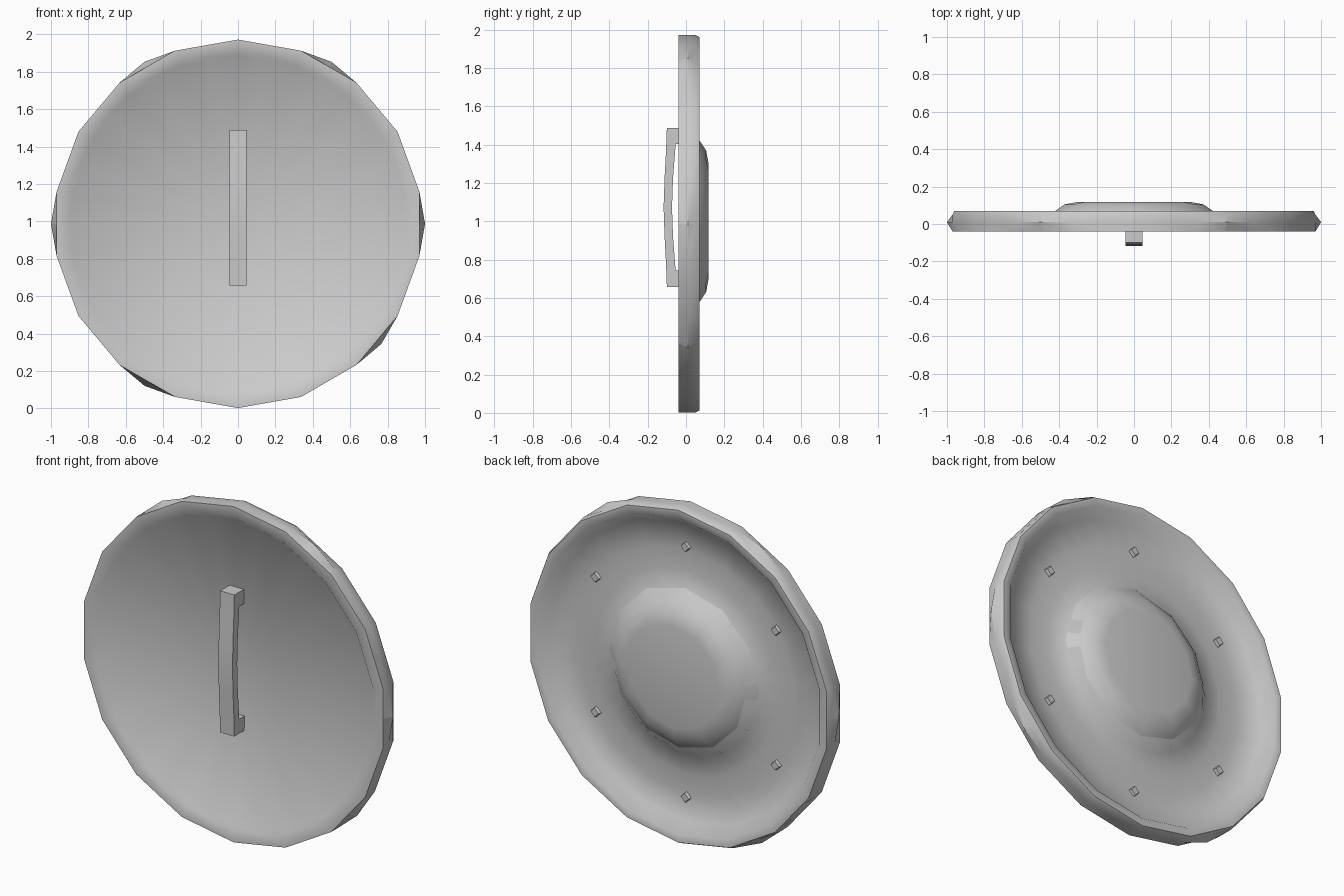
import bpy, bmesh
from math import sin, cos, radians, pi, hypot
from mathutils import Matrix

if "Cube" in bpy.data.objects:
    bpy.data.objects.remove(bpy.data.objects["Cube"])

CZ = 0.987  # height of the shield centre


def finish(name, bm, angle=30):
    bmesh.ops.recalc_face_normals(bm, faces=bm.faces)
    me = bpy.data.meshes.new(name)
    bm.to_mesh(me)
    bm.free()
    ob = bpy.data.objects.new(name, me)
    bpy.context.collection.objects.link(ob)
    bpy.ops.object.select_all(action='DESELECT')
    ob.select_set(True)
    bpy.context.view_layer.objects.active = ob
    bpy.ops.object.shade_smooth_by_angle(angle=radians(angle))
    return ob


def lathe(name, profile, steps, radius_at=lambda i, a, r: r, cz=CZ, angle=30):
    """Turn (radius, y) points around the y axis; radius 0 gives a pole."""
    bm = bmesh.new()
    rings = []
    for i, (r, y) in enumerate(profile):
        if r == 0:
            rings.append([bm.verts.new((0, y, cz))] * steps)
            continue
        ring = []
        for k in range(steps):
            a = 360 * k / steps
            rr = radius_at(i, round(a), r)
            ring.append(bm.verts.new((rr * cos(radians(a)), y, cz + rr * sin(radians(a)))))
        rings.append(ring)
    for r0, r1 in zip(rings, rings[1:]):
        for k in range(steps):
            j = (k + 1) % steps
            bm.faces.new(list(dict.fromkeys((r0[k], r0[j], r1[j], r1[k]))))
    return finish(name, bm, angle)


# Shield: shallow front dish, 18-sided rim, deep trough on the back
dish = [(0, 0.0), (0.90, -0.022), (0.92, -0.04)]
rim = [(0.985, -0.04), (0.985, 0.01), (0.985, 0.05), (0.975, 0.07), (0.93, 0.07)]
back = [(0.875, 0.01), (0.72, -0.006), (0.60, -0.002), (0.48, 0.015), (0.43, 0.06), (0, 0.075)]
MID = len(dish) + 1
BUMPS = (0, 60, 120, 180, 240, 320)  # points standing out of the rim's middle


def shield_radius(i, a, r):
    if i == MID and a in BUMPS:
        return 1.0
    return r * cos(radians(10)) if (a // 10) % 2 == 0 else r


body = lathe("shield_body", dish + rim + back, 36, shield_radius, angle=58)
# keep the rim points crisp
for e in body.data.edges:
    if any(hypot(body.data.vertices[v].co.x, body.data.vertices[v].co.z - CZ) > 0.995 for v in e.vertices):
        e.use_edge_sharp = True

# Boss on the back
lathe("boss", [(0, 0.01), (0.47, 0.01), (0.485, 0.015), (0.425, 0.068), (0.37, 0.105), (0.30, 0.118), (0, 0.118)],
      12, cz=1.0, angle=45)

# Handle on the front: side profile (y, z), extruded across x
mid = 1.073
half_outer = [(-0.006, 0.415), (-0.10, 0.415), (-0.104, 0.30), (-0.112, 0.15)]
half_inner = [(-0.068, 0.15), (-0.054, 0.33), (-0.006, 0.33)]


def flip(pts):
    return [(y, -z) for y, z in reversed(pts)]


outline = half_outer + [(-0.117, 0)] + flip(half_outer) + flip(half_inner) + [(-0.073, 0)] + half_inner
bm = bmesh.new()
face = bm.faces.new([bm.verts.new((-0.046, y, mid + z)) for y, z in outline])
ext = bmesh.ops.extrude_face_region(bm, geom=[face], use_keep_orig=True)
bmesh.ops.translate(bm, vec=(0.092, 0, 0), verts=[v for v in ext["geom"] if isinstance(v, bmesh.types.BMVert)])
finish("handle", bm)

# Rivets around the back
bm = bmesh.new()
for x, z in ((0, 0.735), (0, -0.735), (0.585, 0.4), (0.585, -0.39), (-0.585, 0.4), (-0.585, -0.39)):
    m = Matrix.Translation((x, -0.002, CZ + z)) @ Matrix.Rotation(-pi / 2, 4, 'X')
    bmesh.ops.create_cone(bm, cap_ends=True, segments=4, radius1=0.036, radius2=0.026, depth=0.028, matrix=m)
finish("rivets", bm)
